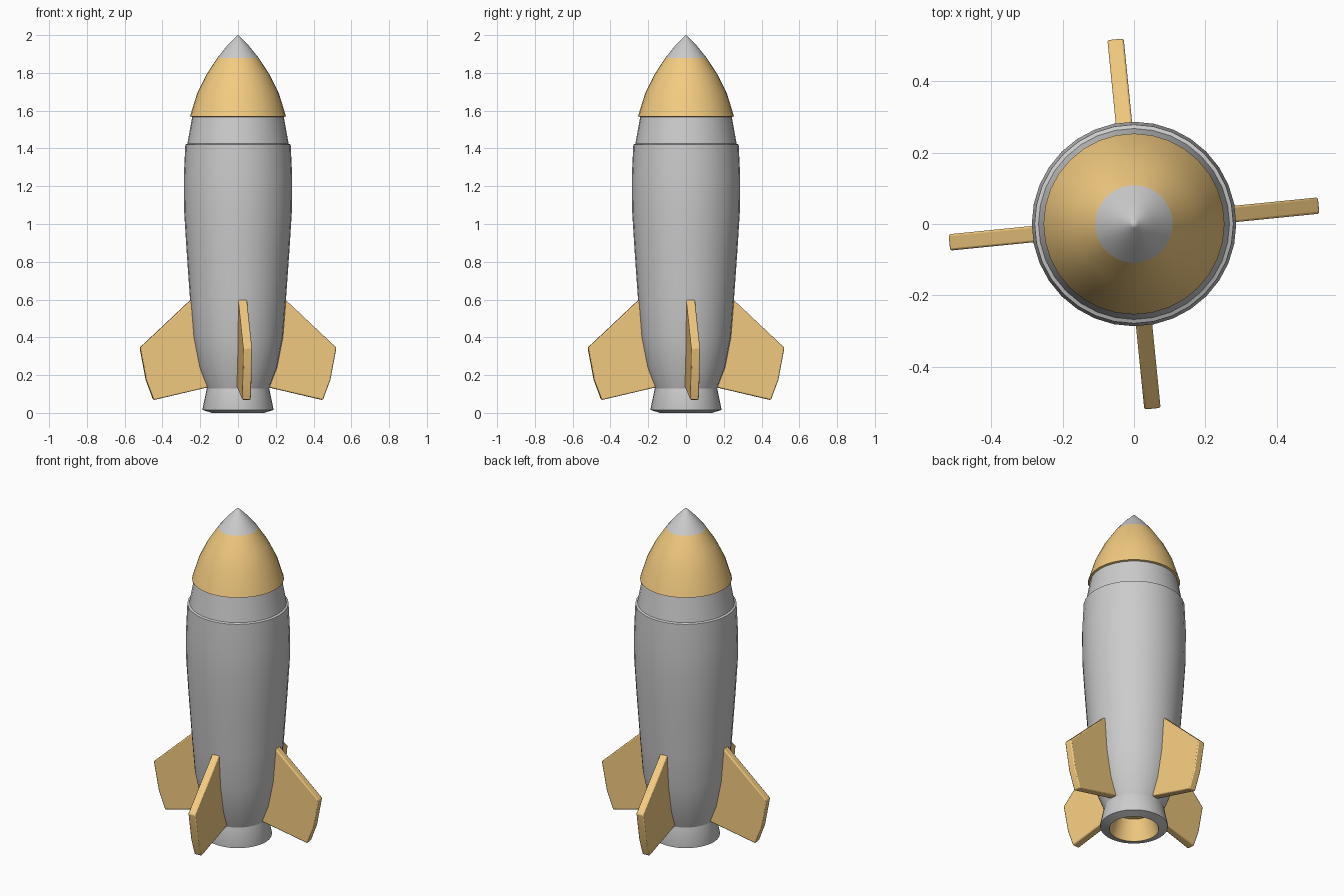
import bpy, bmesh, math
from mathutils import Matrix

if "Cube" in bpy.data.objects:
    bpy.data.objects.remove(bpy.data.objects["Cube"])

SIDES = 32
gold = bpy.data.materials.new("gold")
gold.diffuse_color = (0.9, 0.6, 0.22, 1)
gold.use_nodes = True
gold.node_tree.nodes["Principled BSDF"].inputs["Base Color"].default_value = gold.diffuse_color


def finish(name, bm, mat=None, angle=30):
    bmesh.ops.remove_doubles(bm, verts=bm.verts, dist=1e-5)
    me = bpy.data.meshes.new(name)
    bm.to_mesh(me)
    bm.free()
    ob = bpy.data.objects.new(name, me)
    bpy.context.collection.objects.link(ob)
    if mat:
        me.materials.append(mat)
    bpy.ops.object.select_all(action='DESELECT')
    ob.select_set(True)
    bpy.context.view_layer.objects.active = ob
    bpy.ops.object.shade_smooth_by_angle(angle=math.radians(angle))
    return ob


def lathe(name, profile, mat=None):
    """Spin (radius, z) points, listed from bottom to top on the outside, about z."""
    bm = bmesh.new()
    vs = [bm.verts.new((r, 0, z)) for r, z in profile]
    es = [bm.edges.new(p) for p in zip(vs, vs[1:])]
    bmesh.ops.spin(bm, geom=vs + es, axis=(0, 0, 1), cent=(0, 0, 0),
                   angle=2 * math.pi, steps=SIDES)
    bmesh.ops.remove_doubles(bm, verts=bm.verts, dist=1e-5)
    # make faces follow the profile direction: outward going up
    bm.normal_update()
    r0, z0 = profile[0]
    r1, z1 = profile[1]
    f = min(bm.faces, key=lambda f: (f.calc_center_median().xz
                                     - type(f.calc_center_median().xz)(((r0 + r1) / 2, (z0 + z1) / 2))).length)
    n = f.normal
    if n.x * (z1 - z0) - n.z * (r1 - r0) < 0:
        bmesh.ops.reverse_faces(bm, faces=bm.faces)
    return finish(name, bm, mat)


# Hull, neck and nose
lathe("hull", [(0, 0.13), (0.165, 0.13), (0.207, 0.24), (0.238, 0.40), (0.254, 0.60),
               (0.273, 0.87), (0.286, 1.08), (0.287, 1.25), (0.279, 1.42), (0.268, 1.425)])
lathe("neck", [(0.268, 1.425), (0.242, 1.57)])
lathe("nose_cone", [(0.235, 1.565), (0.254, 1.57), (0.217, 1.69), (0.168, 1.79), (0.109, 1.88)], gold)
lathe("nose_tip", [(0.109, 1.88), (0.058, 1.943), (0.012, 1.99), (0, 2.0)])

# Engine nozzle with coloured bore
lathe("nozzle", [(0.137, 0.0), (0.187, 0.015), (0.188, 0.02), (0.165, 0.13)])
lathe("nozzle_bore", [(0, 0.13), (0.10, 0.12), (0.137, 0.0)], gold)

# Four radial fins, turned slightly off the axes
outline = [(0.12, 0.145), (0.45, 0.068), (0.49, 0.175), (0.522, 0.345), (0.25, 0.60), (0.15, 0.60)]
thick = 0.046
for i in range(4):
    bm = bmesh.new()
    face = bm.faces.new([bm.verts.new((r, -thick / 2, z)) for r, z in outline])
    ext = bmesh.ops.extrude_face_region(bm, geom=[face])
    bmesh.ops.translate(bm, vec=(0, thick, 0),
                        verts=[g for g in ext["geom"] if isinstance(g, bmesh.types.BMVert)])
    bmesh.ops.recalc_face_normals(bm, faces=bm.faces)
    bmesh.ops.transform(bm, verts=bm.verts,
                        matrix=Matrix.Rotation(math.radians(5.7 + 90 * i), 4, 'Z'))
    fin = finish(f"fin_{i + 1}", bm, gold)
    bev = fin.modifiers.new("soft_edges", 'BEVEL')
    bev.width = 0.006
    bev.segments = 2
